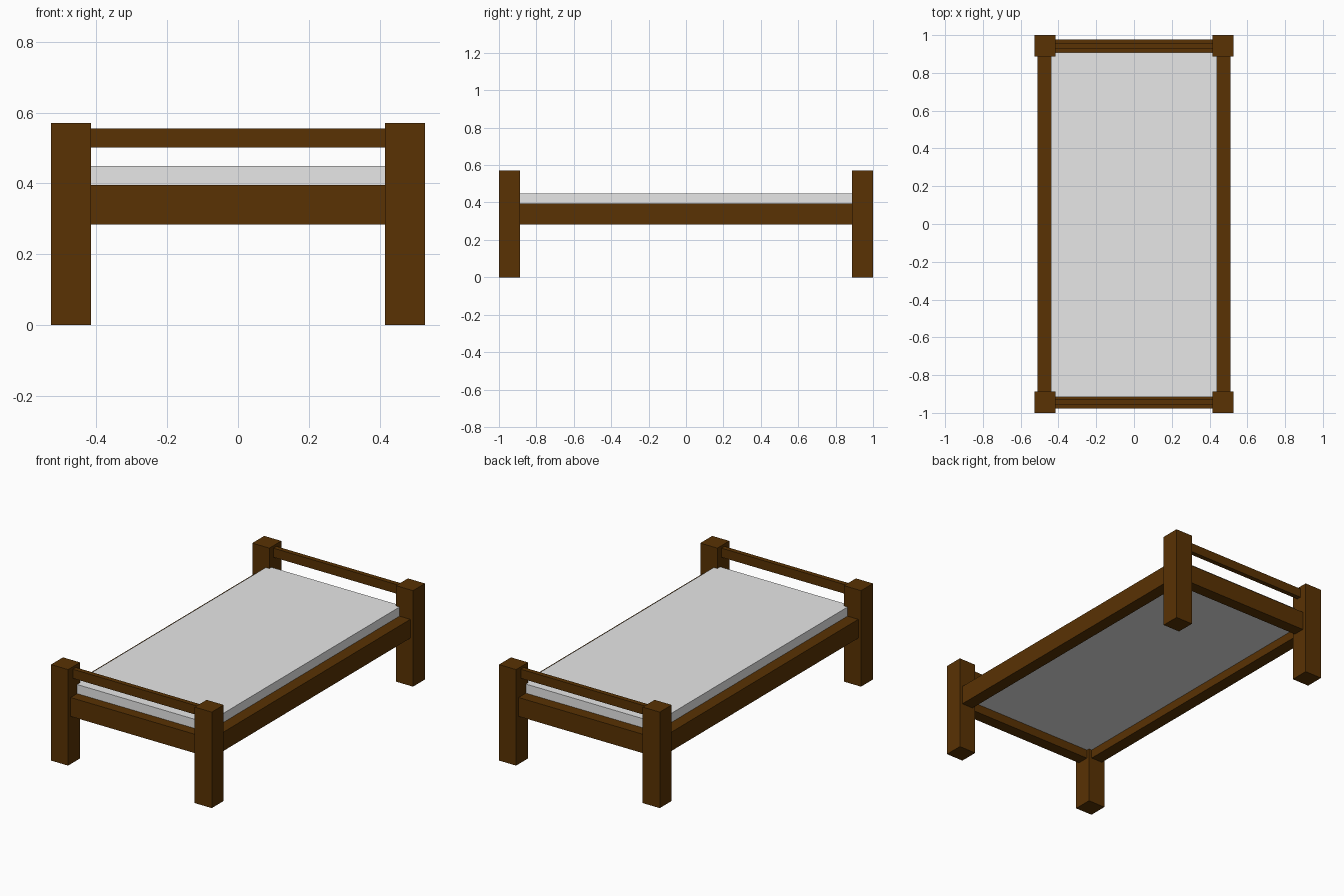
import bpy, bmesh
from mathutils import Vector

if "Cube" in bpy.data.objects:
    bpy.data.objects.remove(bpy.data.objects["Cube"])


def material(name, color):
    m = bpy.data.materials.new(name)
    m.diffuse_color = (*color, 1)
    m.use_nodes = True
    m.node_tree.nodes["Principled BSDF"].inputs["Base Color"].default_value = m.diffuse_color
    return m


wood = material("brown wood", (0.1, 0.032, 0.001))
cloth = material("light grey fabric", (0.8, 0.8, 0.8))


def box(name, lo, hi, mat):
    """Axis-aligned box between two corners."""
    lo, hi = Vector(lo), Vector(hi)
    mid, size = (lo + hi) / 2, hi - lo
    bm = bmesh.new()
    bmesh.ops.create_cube(bm, size=1)
    bmesh.ops.scale(bm, vec=size, verts=bm.verts)
    mesh = bpy.data.meshes.new(name)
    bm.to_mesh(mesh)
    bm.free()
    mesh.materials.append(mat)
    ob = bpy.data.objects.new(name, mesh)
    ob.location = mid
    bpy.context.collection.objects.link(ob)
    return ob


def centred(name, c, half, mat):
    c, half = Vector(c), Vector(half)
    return box(name, c - half, c + half, mat)


PX, PY = 0.472, 0.944  # post centres

# Corner posts
for sx, nx in ((-1, "left"), (1, "right")):
    for sy, ny in ((-1, "front"), (1, "back")):
        centred(f"{ny}_{nx}_post", (sx * PX, sy * PY, 0.285), (0.056, 0.056, 0.285), wood)

# Long side rails
for sx, nx in ((-1, "left"), (1, "right")):
    centred(f"{nx}_side_rail", (sx * 0.473, 0, 0.339), (0.037, 0.9, 0.056), wood)

# End rails and the slimmer bars above them
for sy, ny in ((-1, "front"), (1, "back")):
    centred(f"{ny}_end_rail", (0, sy * 0.941, 0.339), (0.43, 0.035, 0.056), wood)
    centred(f"{ny}_top_bar", (0, sy * 0.941, 0.528), (0.43, 0.014, 0.027), wood)

# Mattress
box("mattress", (-0.439, -0.915, 0.335), (0.439, 0.908, 0.449), cloth)
